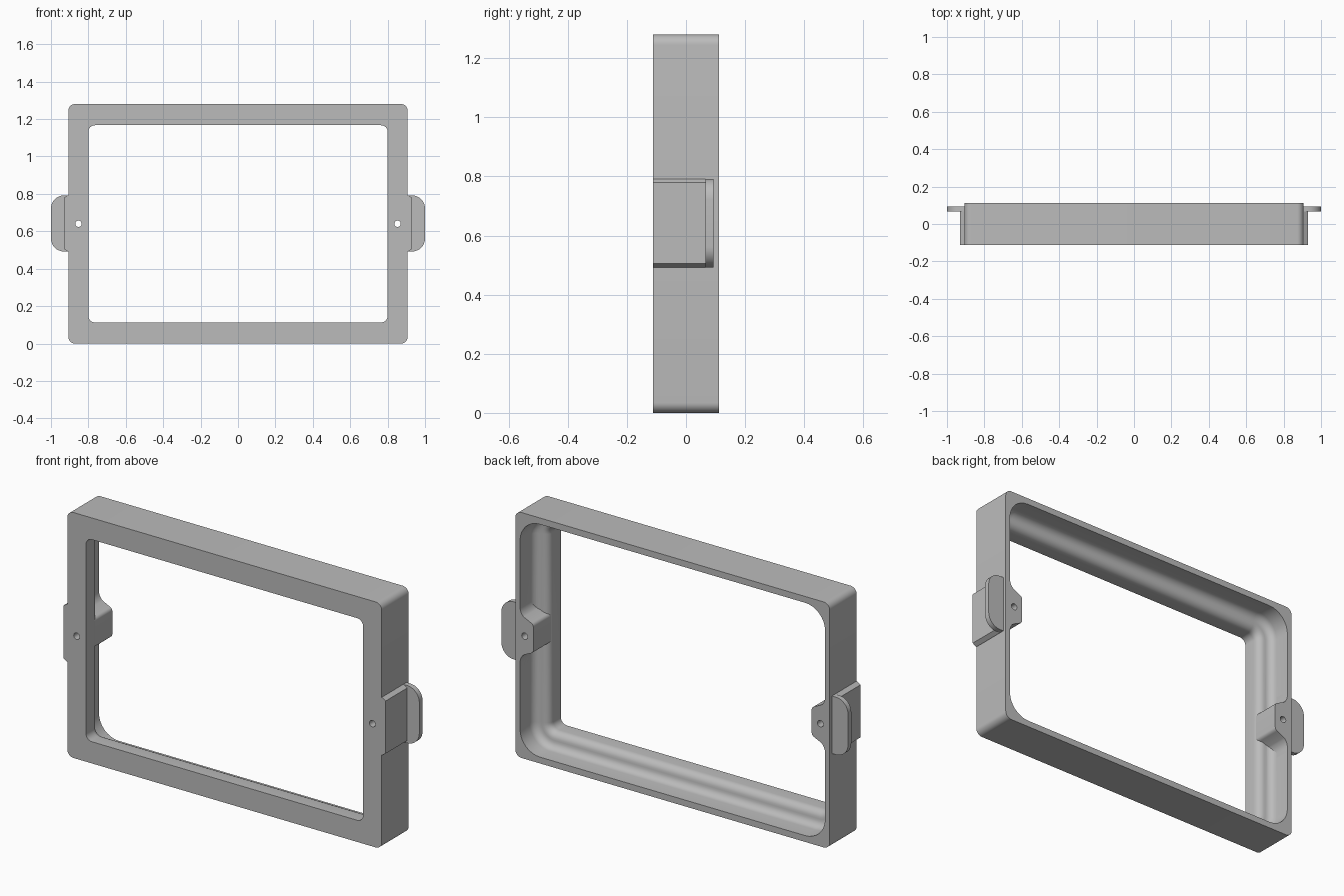
import bpy, bmesh, math
from mathutils import Vector

cube = bpy.data.objects.get("Cube")
if cube:
    bpy.data.objects.remove(cube, do_unlink=True)

MID = 0.64          # height of the frame centre
DEPTH = 0.111       # half depth of the frame

grey = bpy.data.materials.new("plain_grey")
grey.use_nodes = True
grey.diffuse_color = (0.5, 0.5, 0.5, 1)
grey.node_tree.nodes["Principled BSDF"].inputs["Base Color"].default_value = grey.diffuse_color


def finish(name, bm):
    bmesh.ops.recalc_face_normals(bm, faces=bm.faces)
    mesh = bpy.data.meshes.new(name)
    bm.to_mesh(mesh)
    bm.free()
    mesh.materials.append(grey)
    obj = bpy.data.objects.new(name, mesh)
    bpy.context.collection.objects.link(obj)
    return obj


def smooth(obj):
    bpy.ops.object.select_all(action='DESELECT')
    obj.select_set(True)
    bpy.context.view_layer.objects.active = obj
    bpy.ops.object.shade_smooth_by_angle(angle=math.radians(30))


def arc(cx, cz, r, start, end, n=8):
    angles = [math.radians(start + (end - start) * i / n) for i in range(n + 1)]
    return [(cx + r * math.cos(a), cz + r * math.sin(a)) for a in angles]


def rounded_rect(hx, hz, r):
    pts = []
    for i, (sx, sz) in enumerate([(1, 1), (-1, 1), (-1, -1), (1, -1)]):
        pts += arc(sx * (hx - r), MID + sz * (hz - r), r, 90 * i, 90 * i + 90)
    return pts


def prism(name, outline, y0, y1):
    bm = bmesh.new()
    face = bm.faces.new([bm.verts.new((x, y0, z)) for x, z in outline])
    ext = bmesh.ops.extrude_face_region(bm, geom=[face])
    verts = [g for g in ext["geom"] if isinstance(g, bmesh.types.BMVert)]
    bmesh.ops.translate(bm, verts=verts, vec=Vector((0, y1 - y0, 0)))
    return finish(name, bm)


def drill(obj, cutter):
    mod = obj.modifiers.new("screw_hole", 'BOOLEAN')
    mod.operation = 'DIFFERENCE'
    mod.object = cutter
    mod.solver = 'EXACT'
    bpy.context.view_layer.objects.active = obj
    bpy.ops.object.modifier_apply(modifier=mod.name)


# Frame: closed loft of rounded rectangles, with an S-curved inner ledge
LIP_X, LIP_Z, LIP_R, S = 0.80, 0.527, 0.035, 0.04
inner = arc(S, -0.05, S, 180, 90, 6) + arc(S, 0.03, S, 270, 360, 6)[1:]
profile = [(0, -DEPTH)] + inner + [(2 * S, DEPTH)]
sections = [(rounded_rect(LIP_X + o, LIP_Z + o, LIP_R + o), y) for o, y in profile]
outer = rounded_rect(0.907, MID, 0.035)
sections += [(outer, DEPTH), (outer, -DEPTH)]

bm = bmesh.new()
rings = [[bm.verts.new((x, y, z)) for x, z in pts] for pts, y in sections]
for a, b in zip(rings, rings[1:] + rings[:1]):
    for i in range(len(a)):
        j = (i + 1) % len(a)
        bm.faces.new((a[i], a[j], b[j], b[i]))
frame = finish("frame", bm)

for side, s in (("left", 1), ("right", -1)):
    # Screw boss flaring into the side wall
    upper = [(0.895, 0.17), (0.88, 0.17)] + arc(0.82, 0.145, 0.06, 0, -50, 6)
    upper += arc(0.823, 0.06, 0.02, 110, 180, 5)
    outline = [(s * x, MID + z) for x, z in upper]
    outline += [(s * x, MID - z) for x, z in reversed(upper)]
    boss = prism(side + "_screw_boss", outline, -0.08, DEPTH)

    # Screw hole through boss and lip
    hole = prism("hole_cutter", arc(s * 0.853, MID, 0.017, 0, 345, 23), -0.3, 0.3)
    drill(frame, hole)
    drill(boss, hole)
    bpy.data.objects.remove(hole, do_unlink=True)
    smooth(boss)

    # Raised pad with chamfered ends on the outer wall
    pad = [(0.9, 0.15), (0.91, 0.15), (0.93, 0.137),
           (0.93, -0.137), (0.91, -0.15), (0.9, -0.15)]
    prism(side + "_side_pad", [(s * x, MID + 0.002 + z) for x, z in pad], -DEPTH, 0.07)

    # Finger tab with rounded outer corners
    tab = [(0.9, MID - 0.148)] + arc(0.93, MID - 0.078, 0.07, -90, 0)
    tab += arc(0.93, MID + 0.082, 0.07, 0, 90) + [(0.9, MID + 0.152)]
    smooth(prism(side + "_finger_tab", [(s * x, z) for x, z in tab], 0.066, 0.093))

smooth(frame)
